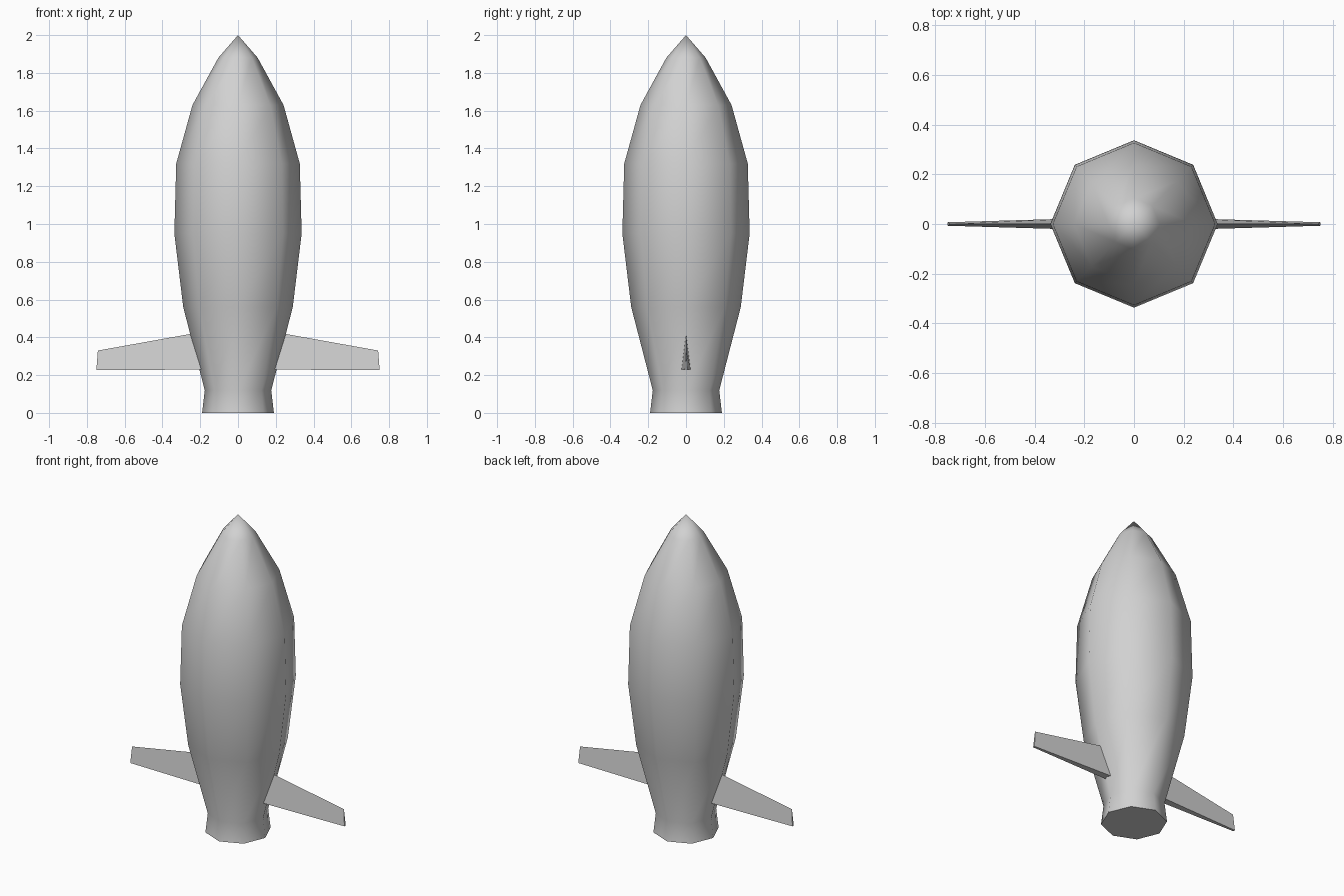
import bpy, bmesh, math

cube = bpy.data.objects.get("Cube")
if cube:
    bpy.data.objects.remove(cube, do_unlink=True)

grey = bpy.data.materials.new("light_grey")
grey.use_nodes = True
grey.diffuse_color = (0.64, 0.64, 0.64, 1)
grey.node_tree.nodes["Principled BSDF"].inputs["Base Color"].default_value = grey.diffuse_color


def finish(name, bm):
    bmesh.ops.recalc_face_normals(bm, faces=bm.faces)
    mesh = bpy.data.meshes.new(name)
    bm.to_mesh(mesh)
    bm.free()
    mesh.materials.append(grey)
    obj = bpy.data.objects.new(name, mesh)
    bpy.context.collection.objects.link(obj)
    return obj


# Hull: eight-sided lathe of (radius, height), with a corner on each axis
PROFILE = [(0.19, 0), (0.176, 0.12), (0.29, 0.56), (0.337, 0.95),
           (0.327, 1.32), (0.241, 1.63), (0.104, 1.88)]
SIDES = 8
bm = bmesh.new()
rings = []
for r, z in PROFILE:
    angles = [math.tau * i / SIDES for i in range(SIDES)]
    rings.append([bm.verts.new((r * math.cos(a), r * math.sin(a), z)) for a in angles])
tip = bm.verts.new((0, 0, 2))
bm.faces.new(rings[0])
for i in range(SIDES):
    j = (i + 1) % SIDES
    for low, high in zip(rings, rings[1:]):
        bm.faces.new((low[i], low[j], high[j], high[i]))
    bm.faces.new((rings[-1][i], rings[-1][j], tip))
hull = finish("hull", bm)
bpy.context.view_layer.objects.active = hull
hull.select_set(True)
bpy.ops.object.shade_smooth_by_angle(angle=math.radians(70))


# Fins: tapered wedges, sharp at the leading edge and blunt at the trailing edge
def make_fin(name, side):
    bm = bmesh.new()
    sections = []
    for x_low, x_top, low, top, half in ((0.14, 0.14, 0.23, 0.438, 0.025),
                                         (0.75, 0.742, 0.226, 0.33, 0.007)):
        sections.append([bm.verts.new((side * x_low, -half, low)),
                         bm.verts.new((side * x_low, half, low)),
                         bm.verts.new((side * x_top, 0, top))])
    root, end = sections
    bm.faces.new(root)
    bm.faces.new(end)
    for i in range(3):
        j = (i + 1) % 3
        bm.faces.new((root[i], root[j], end[j], end[i]))
    finish(name, bm)


make_fin("left_fin", 1)
make_fin("right_fin", -1)
